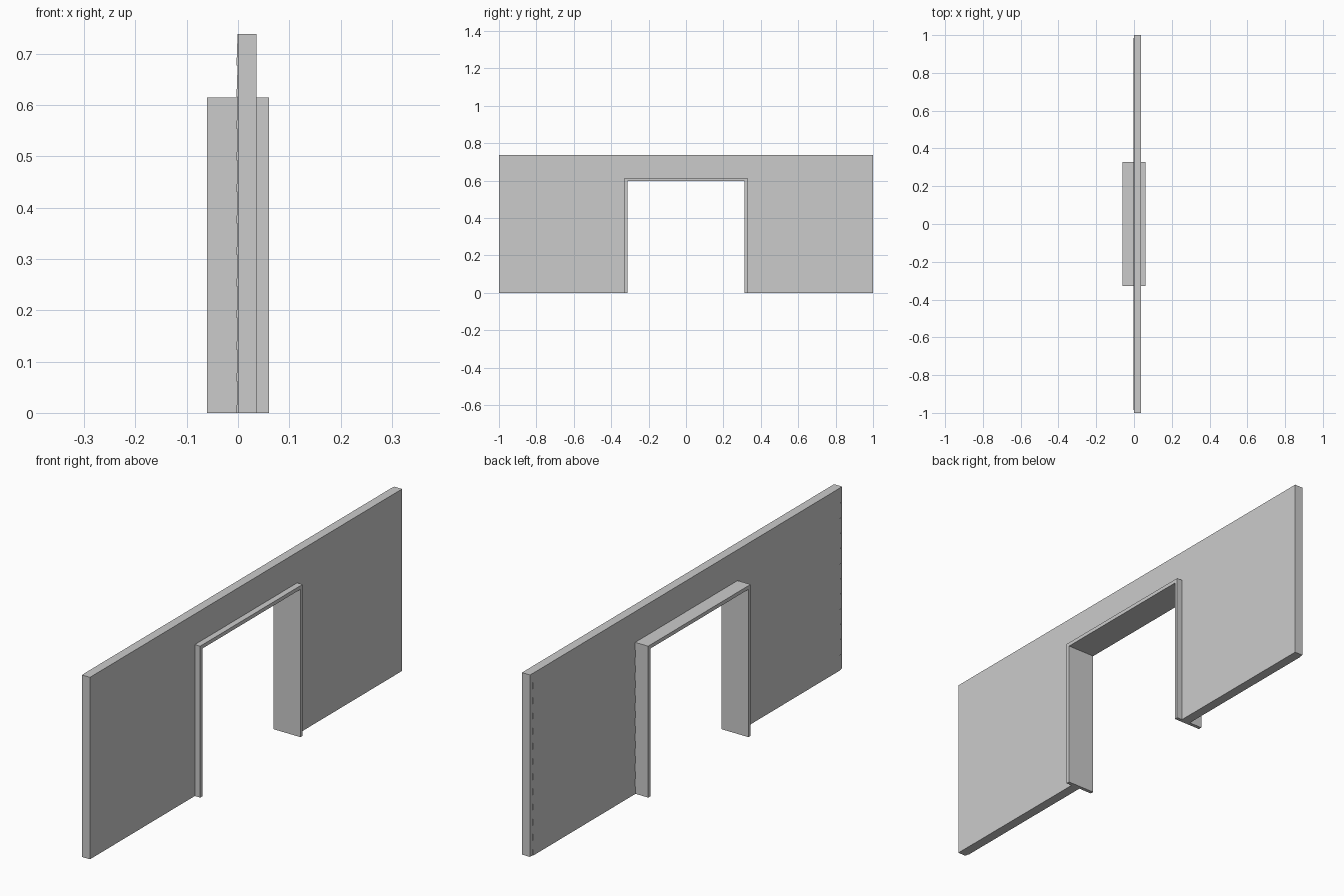
import bpy, bmesh

if "Cube" in bpy.data.objects:
    bpy.data.objects.remove(bpy.data.objects["Cube"])

H = 0.738            # wall height
OUT_Y, OUT_Z = 0.328, 0.614   # outer edge of door frame
IN_Y, IN_Z = 0.314, 0.599     # inner edge of door frame


def prism(name, profile, axis, lo, hi):
    """Extrude a 2D profile along x (profile = y,z) or y (profile = x,z)."""
    def pt(p, d):
        return (d, p[0], p[1]) if axis == 'x' else (p[0], d, p[1])
    bm = bmesh.new()
    face = bm.faces.new([bm.verts.new(pt(p, lo)) for p in profile])
    ext = bmesh.ops.extrude_face_region(bm, geom=[face])
    delta = (hi - lo, 0, 0) if axis == 'x' else (0, hi - lo, 0)
    verts = [g for g in ext['geom'] if isinstance(g, bmesh.types.BMVert)]
    bmesh.ops.translate(bm, verts=verts, vec=delta)
    bmesh.ops.recalc_face_normals(bm, faces=bm.faces)
    mesh = bpy.data.meshes.new(name)
    bm.to_mesh(mesh)
    bm.free()
    obj = bpy.data.objects.new(name, mesh)
    bpy.context.collection.objects.link(obj)
    return obj


def arch(y_out, z_out, y_in, z_in):
    """Upside-down U outline with a doorway in the middle."""
    return [(-y_out, 0), (-y_in, 0), (-y_in, z_in), (y_in, z_in),
            (y_in, 0), (y_out, 0), (y_out, z_out), (-y_out, z_out)]


# Wall panel and the deeper door frame set into it
prism("wall", arch(1.0, H, OUT_Y, OUT_Z), 'x', 0.0, 0.036)
prism("door_frame", arch(OUT_Y, OUT_Z, IN_Y, IN_Z), 'x', -0.06, 0.06)

# Thin tapered siding boards on the -x face, split around the doorway
ROWS = 12
pitch = H / ROWS
for i in range(ROWS):
    z = i * pitch
    board = [(0, z), (-0.003, z), (-0.0008, z + pitch), (0, z + pitch)]
    if z + pitch / 2 < OUT_Z:
        spans = [(-0.985, -OUT_Y), (OUT_Y, 0.985)]
    else:
        spans = [(-0.985, 0.985)]
    for lo, hi in spans:
        prism("siding_board", board, 'y', lo, hi)
